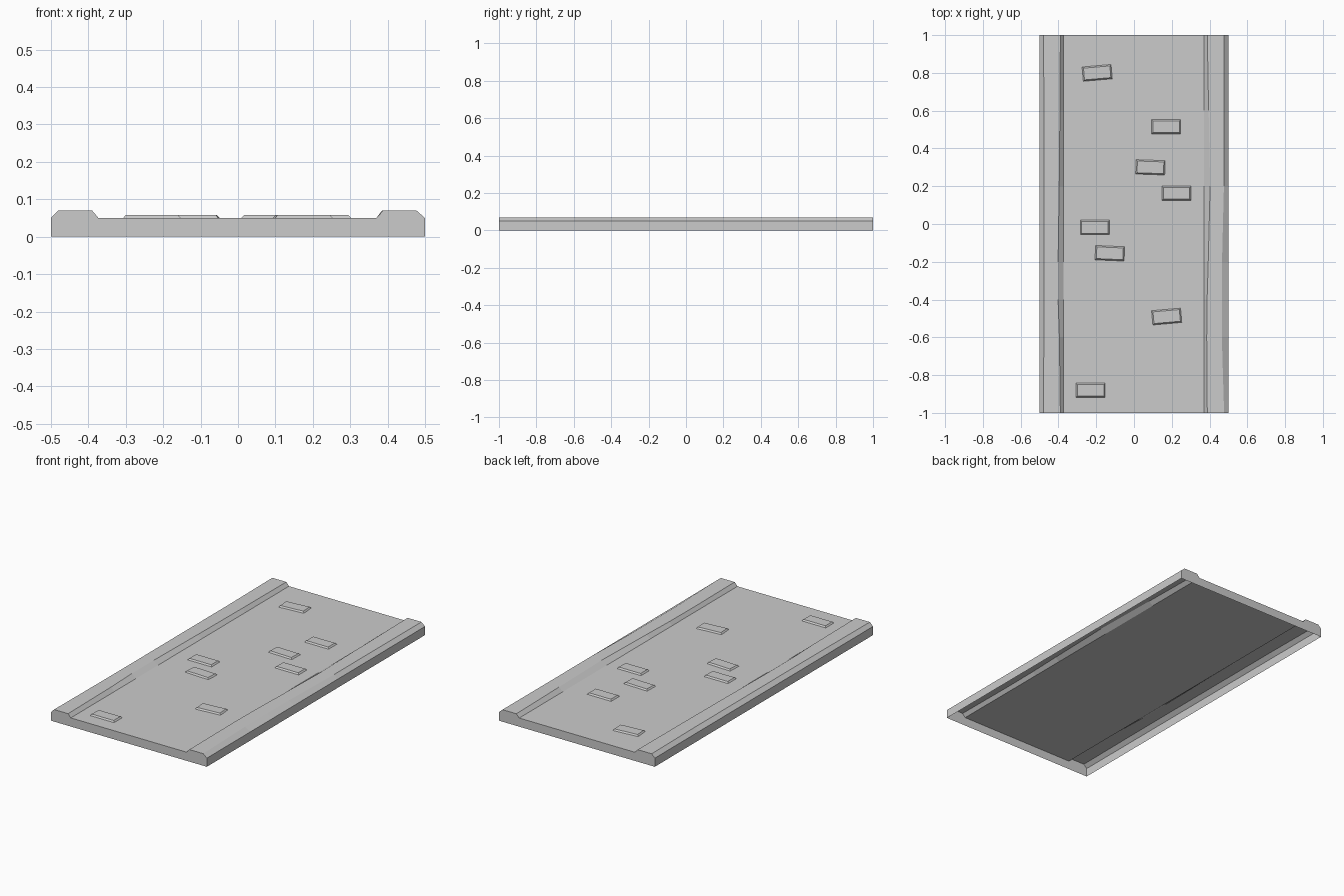
import bpy, bmesh
from math import radians
from mathutils import Matrix, Vector

if "Cube" in bpy.data.objects:
    bpy.data.objects.remove(bpy.data.objects["Cube"])


def make_object(name, bm):
    mesh = bpy.data.meshes.new(name)
    bm.to_mesh(mesh)
    bm.free()
    obj = bpy.data.objects.new(name, mesh)
    bpy.context.collection.objects.link(obj)
    return obj


BASE_Z, KERB_Z = 0.05, 0.07

# Cross-sections along the path: y, then x of the four kerb top edges
sections = [
    (-1.0, -0.48, -0.39, 0.388, 0.477),
    (-0.6, -0.477, -0.395, 0.385, 0.465),
    (-0.4, -0.476, -0.402, 0.387, 0.465),
    (-0.2, -0.476, -0.402, 0.393, 0.466),
    (0.2, -0.476, -0.396, 0.403, 0.476),
    (0.6, -0.476, -0.392, 0.395, 0.476),
    (1.0, -0.48, -0.39, 0.388, 0.477),
]

# Path slab: open-bottomed shell with bevelled kerbs and closed ends
bm = bmesh.new()
rows = []
for y, lo, li, ri, ro in sections:
    profile = [(-0.5, 0), (-0.5, BASE_Z), (lo, KERB_Z), (li, KERB_Z),
               (-0.373, BASE_Z), (0.37, BASE_Z), (ri, KERB_Z),
               (ro, KERB_Z), (0.5, BASE_Z), (0.5, 0)]
    rows.append([bm.verts.new((x, y, z)) for x, z in profile])
for a, b in zip(rows, rows[1:]):
    for i in range(len(a) - 1):
        bm.faces.new((a[i], b[i], b[i + 1], a[i + 1]))
bm.faces.new(rows[0])
bm.faces.new(rows[-1][::-1])
make_object("path_slab", bm)

# Raised paving stones: x, y, turn in degrees
stones = [
    (-0.195, 0.80, 5), (0.17, 0.515, 0), (0.087, 0.30, -2),
    (0.225, 0.163, 0), (-0.207, -0.018, 0), (-0.128, -0.155, -2.5),
    (0.173, -0.49, 5), (-0.23, -0.88, 0),
]


def add_stone(index, x, y, turn):
    bm = bmesh.new()
    rings = []
    for hx, hy, z in ((0.077, 0.038, BASE_Z), (0.07, 0.031, 0.058)):
        rings.append([bm.verts.new((sx * hx, sy * hy, z)) for sx, sy in
                      ((-1, -1), (1, -1), (1, 1), (-1, 1))])
    low, top = rings
    bm.faces.new(top)
    for i in range(4):
        j = (i + 1) % 4
        bm.faces.new((low[i], low[j], top[j], top[i]))
    bm.transform(Matrix.Translation(Vector((x, y, 0))) @
                 Matrix.Rotation(radians(turn), 4, 'Z'))
    make_object(f"paving_stone_{index}", bm)


for n, stone in enumerate(stones, 1):
    add_stone(n, *stone)
